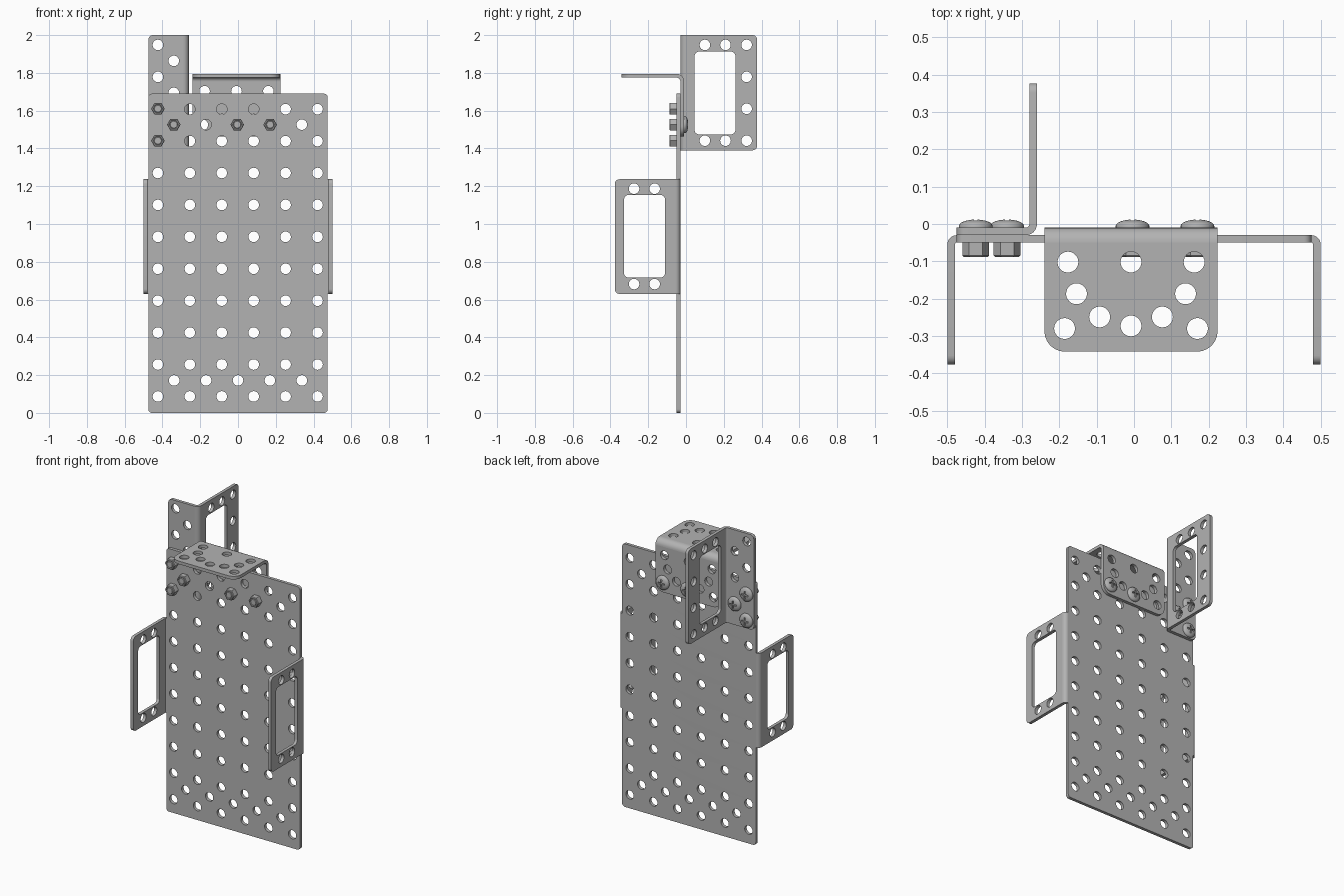
import bpy, bmesh
from math import sin, cos, pi, radians
from mathutils import Matrix, Vector

if "Cube" in bpy.data.objects:
    bpy.data.objects.remove(bpy.data.objects["Cube"])

T = 0.02          # sheet thickness
R = 0.028         # hole radius
PITCH = 0.169     # hole spacing
X, Y, Z = Vector((1, 0, 0)), Vector((0, 1, 0)), Vector((0, 0, 1))

steel = bpy.data.materials.new("grey_steel")
steel.use_nodes = True
GREY = (0.45, 0.45, 0.45, 1)
steel.diffuse_color = GREY
steel.node_tree.nodes["Principled BSDF"].inputs["Base Color"].default_value = GREY


def frame(u, v, n, origin):
    """Local u, v, normal axes placed at a world origin."""
    m = Matrix((u, v, n)).transposed().to_4x4()
    m.translation = Vector(origin)
    return m


def front(y):
    return frame(X, Z, -Y, (0, y, 0))


def side(x):
    return frame(Y, Z, X, (x, 0, 0))


def flat(z):
    return frame(X, Y, Z, (0, 0, z))


def arc(c, r, a0, a1, n):
    return [(c[0] + r * cos(radians(a0 + (a1 - a0) * i / n)),
             c[1] + r * sin(radians(a0 + (a1 - a0) * i / n))) for i in range(n + 1)]


def circle(u, v, r=R):
    return arc((u, v), r, 0, 360, 24)[:-1]


def rounded(u0, v0, u1, v1, radii):
    """Rectangle with corner radii: low-low, high-low, high-high, low-high."""
    corners = ((u0, v0, 1, 1), (u1, v0, -1, 1), (u1, v1, -1, -1), (u0, v1, 1, -1))
    pts = []
    for k, ((u, v, su, sv), r) in enumerate(zip(corners, radii)):
        pts += arc((u + su * r, v + sv * r), r, 180 + 90 * k, 270 + 90 * k, 6) if r else [(u, v)]
    return pts


def sheet(outline, holes, thick, matrix):
    """Filled outline with holes, given thickness and placed by the matrix."""
    curve = bpy.data.curves.new("outline", "CURVE")
    curve.dimensions, curve.fill_mode, curve.extrude = "2D", "BOTH", thick / 2
    for loop in [outline] + holes:
        s = curve.splines.new("POLY")
        s.points.add(len(loop) - 1)
        for p, (u, v) in zip(s.points, loop):
            p.co = (u, v, 0, 1)
        s.use_cyclic_u = True
    ob = bpy.data.objects.new("outline", curve)
    bpy.context.collection.objects.link(ob)
    dg = bpy.context.evaluated_depsgraph_get()
    mesh = bpy.data.meshes.new_from_object(ob.evaluated_get(dg))
    bpy.data.objects.remove(ob)
    mesh.transform(matrix)
    return mesh


def bend(c, outer, a0, length, matrix):
    """Quarter-round fold joining two sheets."""
    ring = arc(c, outer, a0, a0 + 90, 8) + arc(c, outer - T, a0 + 90, a0, 8)
    return sheet(ring, [], length, matrix)


def part(name, meshes):
    bm = bmesh.new()
    for m in meshes:
        start = len(bm.verts)
        bm.from_mesh(m)
        bm.verts.ensure_lookup_table()
        bmesh.ops.remove_doubles(bm, verts=bm.verts[start:], dist=1e-5)
    bmesh.ops.recalc_face_normals(bm, faces=bm.faces)
    mesh = bpy.data.meshes.new(name)
    bm.to_mesh(mesh)
    bm.free()
    mesh.materials.clear()
    mesh.materials.append(steel)
    ob = bpy.data.objects.new(name, mesh)
    bpy.context.collection.objects.link(ob)
    bpy.ops.object.select_all(action="DESELECT")
    ob.select_set(True)
    bpy.context.view_layer.objects.active = ob
    bpy.ops.object.shade_smooth_by_angle(angle=radians(30))
    return ob


def lathe(profile, steps):
    """Spin (radius, height) points around the local z axis."""
    bm = bmesh.new()
    vs = [bm.verts.new((r, 0, h)) for r, h in profile]
    es = [bm.edges.new(p) for p in zip(vs, vs[1:])]
    bmesh.ops.spin(bm, geom=vs + es, axis=Z, cent=(0, 0, 0), angle=2 * pi, steps=steps)
    bmesh.ops.remove_doubles(bm, verts=bm.verts, dist=1e-5)
    bmesh.ops.recalc_face_normals(bm, faces=bm.faces)
    mesh = bpy.data.meshes.new("lathe")
    bm.to_mesh(mesh)
    bm.free()
    return mesh


# Perforated main plate
grid = [circle(-0.424 + PITCH * i, 0.087 + PITCH * j) for i in range(6) for j in range(10)]
grid += [circle(PITCH * i, z) for i in range(-2, 3) for z in (0.172, 1.526)]
part("main_plate", [sheet(rounded(-0.475, 0, 0.475, 1.69, [0.02] * 4), grid, T, front(-0.04))])

# Folded side wings with a window
wing_holes = [circle(y, z) for y in (-0.275, -0.166) for z in (0.682, 1.187)]
wing_holes.append(rounded(-0.328, 0.716, -0.111, 1.154, [0.025] * 4))
for name, s in (("left_wing", 1), ("right_wing", -1)):
    part(name, [
        sheet(rounded(-0.377, 0.63, -0.055, 1.237, [0.025, 0, 0, 0.025]), wing_holes, T, side(s * 0.49)),
        bend((s * 0.475, -0.055), 0.025, 0 if s > 0 else 90, 0.607, flat(0.9335))])

# Tall angle bracket at the back
zs = [1.441 + PITCH / 2 * i for i in range(7)]
face_holes = [circle(-0.34 if i % 2 else -0.424, z) for i, z in enumerate(zs)]
rim_holes = [circle(0.321, z) for z in zs[::2]]
rim_holes += [circle(y, z) for y in (0.1, 0.209) for z in (zs[0], zs[-1])]
rim_holes.append(rounded(0.045, 1.474, 0.262, 1.913, [0.025] * 4))
part("angle_bracket", [
    sheet(rounded(-0.475, 1.39, -0.29, 2, [0.025, 0, 0, 0.025]), face_holes, T, front(-0.02)),
    sheet(rounded(0, 1.39, 0.377, 2, [0, 0.025, 0.025, 0]), rim_holes, T, side(-0.27)),
    bend((-0.29, 0), 0.03, 270, 0.61, flat(1.695))])

# Top tab bracket: both legs share one hole pattern, measured from the fold
MID, TOP, BACK = -0.008, 1.795, -0.01
pattern = [(0, 0.092), (0, 0.263)]
pattern += [(s * u, d) for s in (1, -1)
            for u, d in ((PITCH, 0.092), (0.146, 0.177), (0.084, 0.239), (0.178, 0.27))]


def leg(edge, matrix):
    outline = rounded(MID - 0.232, edge - 0.332, MID + 0.232, edge - 0.04, [0.055, 0.055, 0, 0])
    return sheet(outline, [circle(MID + u, edge - d) for u, d in pattern], T, matrix)


part("top_tab_bracket", [
    leg(TOP, front(BACK - T / 2)),
    leg(BACK, flat(TOP - T / 2)),
    bend((BACK - 0.04, TOP - 0.04), 0.04, 0, 0.464, side(MID))])

# Pan-head screw master with a cross recess, and hex nut
dome = [(0.045 * cos(a), 0.005 + 0.017 * sin(a)) for a in (pi / 2 * i / 6 for i in range(7))]
shaft = [(0, -0.078), (0.018, -0.078), (0.022, -0.073), (0.022, 0), (0.045, 0)]
head = part("screw_master", [lathe([(r, h - 0.01) for r, h in shaft + dome[:-1] + [(0, 0.022)]], 32)])
W, L = 0.005, 0.024
cross = []
for k in range(4):
    c, s = cos(k * pi / 2), sin(k * pi / 2)
    cross += [(c * u - s * v, s * u + c * v) for u, v in ((L, -W), (L, W), (W, W))]
cutter = part("recess_cutter", [sheet(cross, [], 0.04, flat(0.022))])
cutter.hide_render = True
cut = head.modifiers.new("recess", "BOOLEAN")
cut.operation, cut.object, cut.solver = "DIFFERENCE", cutter, "EXACT"
screw = bpy.data.meshes.new_from_object(head.evaluated_get(bpy.context.evaluated_depsgraph_get()))
for ob in (head, cutter):
    bpy.data.objects.remove(ob)
nut = lathe([(0.022, -0.05), (0.036, -0.05), (0.036, -0.084), (0.032, -0.088),
             (0.026, -0.088), (0.022, -0.084), (0.022, -0.05)], 6)

# Place fasteners
spots = [(-0.424, 1.61), (-0.34, 1.526), (-0.424, 1.441), (-0.004, 1.526), (0.17, 1.526)]
for i, (x, z) in enumerate(spots, 1):
    for name, master in (("screw", screw), ("nut", nut)):
        m = master.copy()
        m.transform(frame(X, -Z, Y, (x, 0, z)))
        part(f"{name}_{i}", [m])
